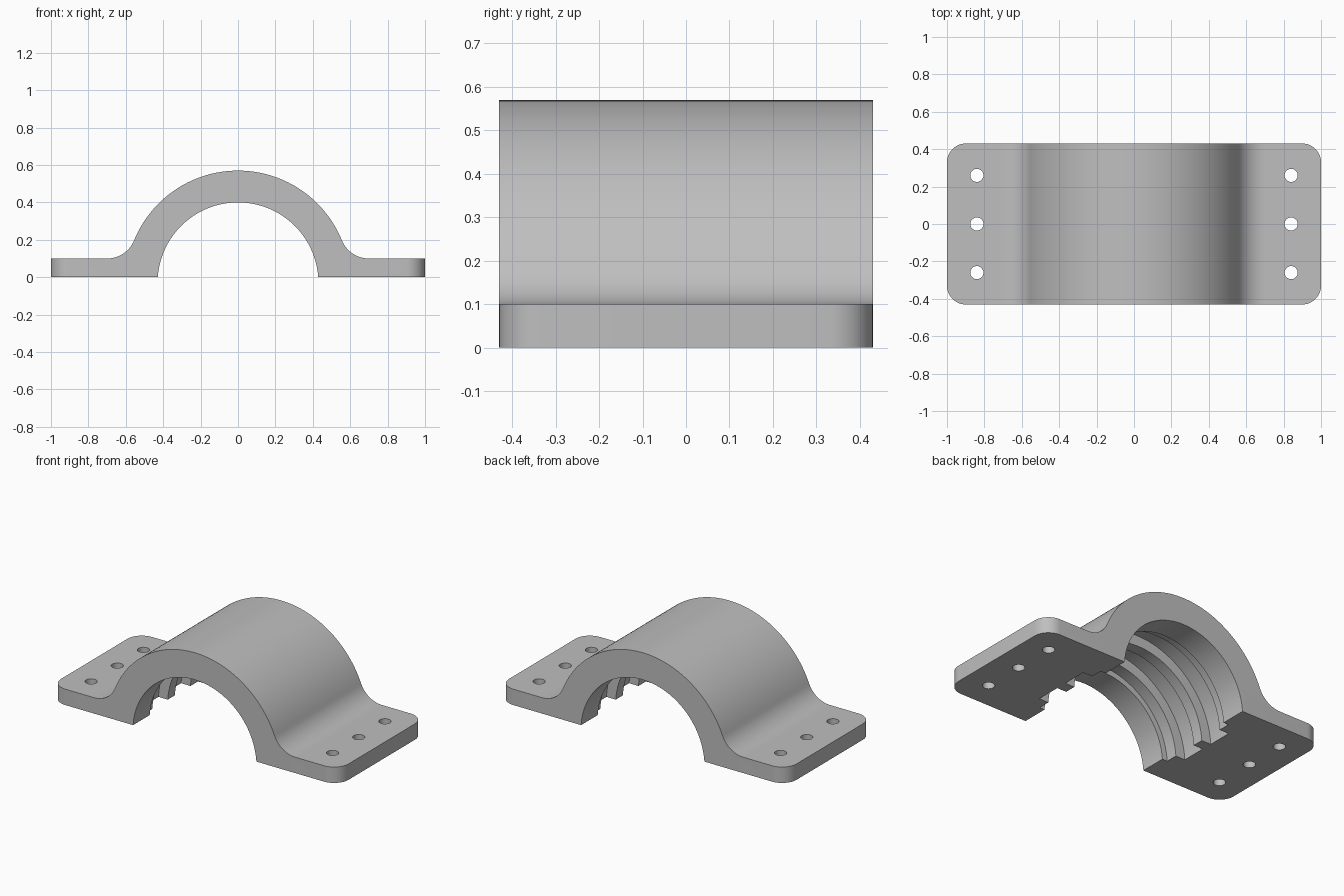
import bpy, bmesh, math
from mathutils import Matrix, Vector

default = bpy.data.objects.get("Cube")
if default:
    bpy.data.objects.remove(default, do_unlink=True)

HALF_DEPTH = 0.43     # half length along the bore
AXIS_Z = -0.03        # bore axis height
OUTER_R = 0.6
BORE_R = 0.43
FLANGE_TOP = 0.1
FILLET_X = 0.7        # where the flange meets the fillet
CORNER_R = 0.1

grey = bpy.data.materials.new("light_grey")
grey.use_nodes = True
colour = (0.52, 0.52, 0.52, 1)
grey.diffuse_color = colour
grey.node_tree.nodes["Principled BSDF"].inputs["Base Color"].default_value = colour


def new_object(name, bm):
    bmesh.ops.recalc_face_normals(bm, faces=bm.faces)
    mesh = bpy.data.meshes.new(name)
    bm.to_mesh(mesh)
    bm.free()
    mesh.materials.append(grey)
    obj = bpy.data.objects.new(name, mesh)
    bpy.context.collection.objects.link(obj)
    return obj


def arc(cx, cz, r, start, end, steps):
    angles = [start + (end - start) * i / steps for i in range(steps + 1)]
    return [(cx + r * math.cos(a), cz + r * math.sin(a)) for a in angles]


# Saddle outline: flange, tangent fillet and half of the arch, then mirrored
rise = FLANGE_TOP - AXIS_Z
fillet_r = (FILLET_X**2 + rise**2 - OUTER_R**2) / (2 * (OUTER_R - rise))
tangent = math.atan2(rise + fillet_r, FILLET_X)
half = [(1, 0), (1, FLANGE_TOP)]
half += arc(FILLET_X, FLANGE_TOP + fillet_r, fillet_r,
            -math.pi / 2, tangent - math.pi, 16)
half += arc(0, AXIS_Z, OUTER_R, tangent, math.pi / 2, 36)[1:]
outline = half + [(-x, z) for x, z in reversed(half[:-1])]

bm = bmesh.new()
face = bm.faces.new([bm.verts.new((x, -HALF_DEPTH, z)) for x, z in outline])
extruded = bmesh.ops.extrude_face_region(bm, geom=[face])
bmesh.ops.translate(bm, vec=(0, 2 * HALF_DEPTH, 0),
                    verts=[v for v in extruded["geom"] if isinstance(v, bmesh.types.BMVert)])

# Rounded flange corners
corners = [e for e in bm.edges
           if all(abs(v.co.x) > 0.999 for v in e.verts)
           and abs(e.verts[0].co.z - e.verts[1].co.z) > 0.05]
bmesh.ops.bevel(bm, geom=corners, offset=CORNER_R, segments=12, profile=0.5, affect="EDGES")
clamp = new_object("pipe_clamp", bm)

# Stepped bore cutter: plain lands, shallow recess, two deep grooves, centre rib
RECESS_R, GROOVE_R = 0.465, 0.53
steps = [(0.035, RECESS_R), (0.19, GROOVE_R), (0.265, RECESS_R), (0.6, BORE_R)]
side = []
start = 0
for end, radius in steps:
    side += [(start, radius), (end, radius)]
    start = end
side = side[1:] + [(start, 0)]
profile = [(-y, r) for y, r in reversed(side)] + side

bm = bmesh.new()
verts = [bm.verts.new((r, y, AXIS_Z)) for y, r in profile]
edges = [bm.edges.new(pair) for pair in zip(verts, verts[1:])]
bmesh.ops.spin(bm, geom=verts + edges, cent=(0, 0, AXIS_Z), axis=(0, 1, 0),
               angle=math.tau, steps=96, use_duplicate=False)
bmesh.ops.remove_doubles(bm, verts=bm.verts, dist=0.0001)
cutters = [new_object("bore_cutter", bm)]

# Bolt holes, three through each flange
bm = bmesh.new()
for x in (-0.84, 0.84):
    for y in (-0.26, 0, 0.26):
        bmesh.ops.create_cone(bm, cap_ends=True, segments=32, radius1=0.035,
                              radius2=0.035, depth=0.5,
                              matrix=Matrix.Translation(Vector((x, y, 0.05))))
cutters.append(new_object("bolt_hole_cutter", bm))

bpy.ops.object.select_all(action="DESELECT")
clamp.select_set(True)
bpy.context.view_layer.objects.active = clamp
for cutter in cutters:
    cutter.hide_render = True
    cut = clamp.modifiers.new(cutter.name, "BOOLEAN")
    cut.operation = "DIFFERENCE"
    cut.solver = "EXACT"
    cut.object = cutter
    bpy.ops.object.modifier_apply(modifier=cut.name)
for cutter in cutters:
    bpy.data.objects.remove(cutter, do_unlink=True)

bpy.ops.object.shade_smooth_by_angle(angle=math.radians(30))
